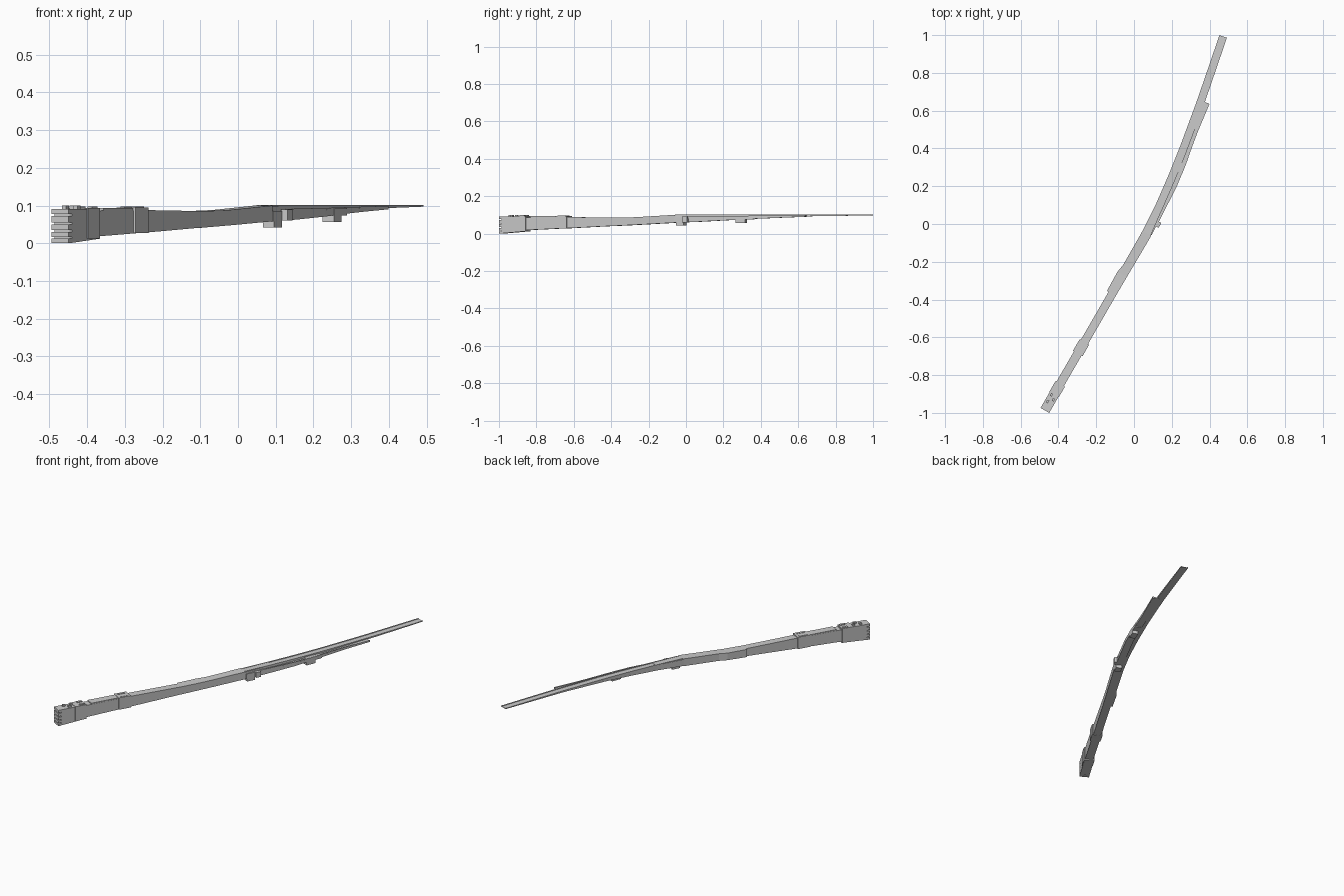
import bpy, bmesh
from mathutils import Vector

MAIN = [(-.472, -.987), (-.10, -.343), (.065, -.055), (.13, .085), (.20, .245),
        (.26, .394), (.35, .637), (.413, .82), (.472, .993)]
SIDE = [(.075, -.055), (.141, .075), (.209, .208), (.255, .322), (.313, .480), (.383, .645)]


def lerp(table, t):
    for a, b in zip(table, table[1:]):
        if t <= b[0]:
            f = max(0, (t - a[0]) / (b[0] - a[0]))
            return [p + (q - p) * f for p, q in zip(a, b)]
    return list(table[-1])


def frame(path, y):
    # centre point and sideways direction of the path at a given y
    tab = [(p[1], p[0]) for p in path]
    x = lerp(tab, y)[1]
    y0, y1 = max(tab[0][0], y - .04), min(tab[-1][0], y + .04)
    d = Vector((lerp(tab, y1)[1] - lerp(tab, y0)[1], y1 - y0, 0)).normalized()
    return Vector((x, y, 0)), Vector((d.y, -d.x, 0))


def sweep(name, path, rows, steps=1):
    # rows: y, left offset, right offset, bottom z, top z
    ys = []
    for a, b in zip(rows, rows[1:]):
        ys += [a[0] + (b[0] - a[0]) * i / steps for i in range(steps)]
    ys.append(rows[-1][0])
    bm = bmesh.new()
    rings = []
    for y in ys:
        _, l, r, zb, zt = lerp(rows, y)
        c, n = frame(path, y)
        rings.append([bm.verts.new(c + n * o + Vector((0, 0, z)))
                      for o, z in ((l, zb), (r, zb), (r, zt), (l, zt))])
    for a, b in zip(rings, rings[1:]):
        for i in range(4):
            j = (i + 1) % 4
            bm.faces.new((a[i], a[j], b[j], b[i]))
    bm.faces.new(rings[0])
    bm.faces.new(rings[-1][::-1])
    bmesh.ops.recalc_face_normals(bm, faces=bm.faces)
    me = bpy.data.meshes.new(name)
    bm.to_mesh(me)
    bm.free()
    ob = bpy.data.objects.new(name, me)
    bpy.context.collection.objects.link(ob)
    return ob


def block(name, y, length, left, right, zb, zt, path=MAIN):
    return sweep(name, path, [(y - length / 2, left, right, zb, zt),
                              (y + length / 2, left, right, zb, zt)])


# Root block with horizontal grooves in its end face
sweep("root_block", MAIN, [(-.972, -.0265, .0265, .001, .091), (-.845, -.0265, .0265, .012, .091)])
for i, (z0, z1) in enumerate([(0, .012), (.017, .030), (.035, .050), (.055, .072), (.077, .091)]):
    block(f"root_fin_{i}", -.979, .016, -.0265, .0265, z0, z1)

# Straight tapering beam, with collars
sweep("beam_rear", MAIN, [(-.85, -.023, .023, .018, .086), (-.62, -.023, .023, .029, .088)])
block("beam_rear_top", -.73, .18, -.022, .022, .085, .093)
block("root_collar", -.875, .055, -.029, .029, .012, .094)
block("middle_collar", -.655, .06, -.029, .029, .027, .095)
sweep("beam_middle", MAIN, [(-.63, -.022, .022, .028, .088), (-.36, -.022, .022, .042, .085)])
sweep("beam_front", MAIN, [(-.37, -.032, .022, .041, .085), (-.27, -.034, .023, .046, .087),
                           (-.23, -.026, .024, .048, .089), (-.05, -.026, .027, .058, .1)])

# Small fittings on top of the rear
for i, (y, s) in enumerate([(-.945, -1), (-.925, 1), (-.91, -1)]):
    block(f"root_stud_{i}", y, .014, s * .011 - .006, s * .011 + .006, .09, .1)
for s in (-1, 1):
    block("collar_clip", -.865, .025, s * .018 - .007, s * .018 + .007, .093, .098)
    block("collar_lug", -.655, .04, s * .017 - .006, s * .017 + .006, .094, .097)

# Long blade, thinning to the tip, with raised edge strips
sweep("long_blade", MAIN, [(-.055, -.026, .024, .059, .097), (.09, -.021, .02, .068, .098),
                           (.39, -.021, .02, .084, .099), (.64, -.02, .02, .092, .099),
                           (.993, -.02, .02, .097, .1)], 4)
for s in (-1, 1):
    o = s * .018
    sweep("blade_edge_strip", MAIN, [(-.05, o - .003, o + .003, .095, .101),
                                     (.993, o - .003, o + .003, .098, .102)], 16)
sweep("blade_plate", MAIN, [(-.05, -.02, .02, .096, .1), (.1, -.02, .02, .097, .1)], 3)

# Short side blade, set lower
sweep("side_blade", SIDE, [(-.05, -.02, .018, .058, .086), (.075, -.02, .02, .063, .086),
                           (.35, -.02, .02, .078, .091), (.643, -.019, .019, .090, .096)], 4)
sweep("side_blade_edge", SIDE, [(.02, .014, .02, .08, .091), (.643, .013, .019, .091, .099)], 10)

# Brackets under and beside the side blade
block("lower_bracket", -.025, .04, -.016, .018, .042, .075, SIDE)
block("side_lug", .008, .026, .015, .034, .06, .09, SIDE)
block("upper_bracket", .297, .05, -.012, .021, .056, .094, SIDE)
block("upper_bracket_step", .342, .04, -.012, .021, .074, .093, SIDE)
